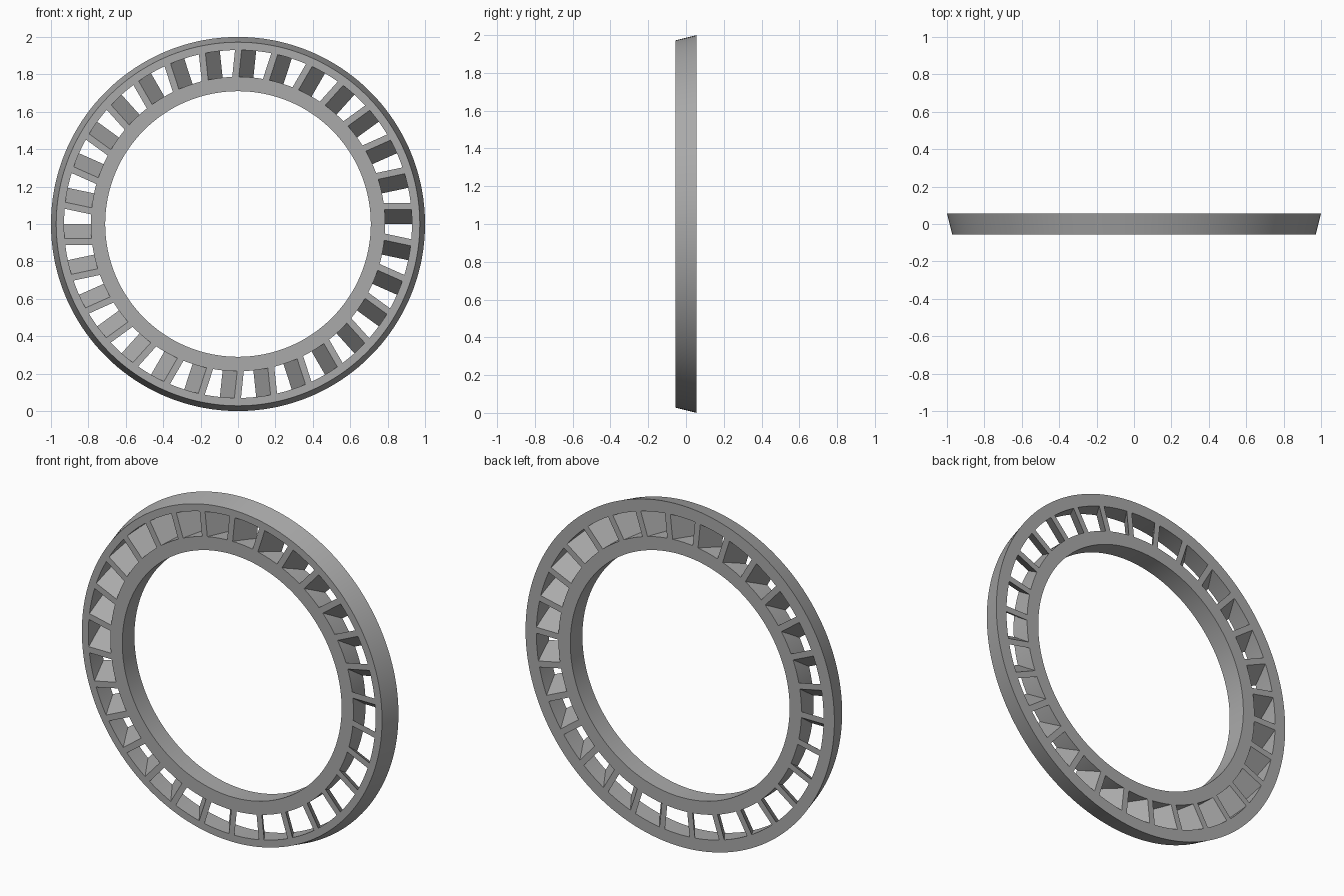
import bpy, bmesh, math

if "Cube" in bpy.data.objects:
    bpy.data.objects.remove(bpy.data.objects["Cube"])

SEGMENTS = 180
VANES = 30
HALF = 0.056               # half of the ring depth
R_IN, R_OUT = 0.787, 0.93  # radial span of the openings

grey = bpy.data.materials.new("grey")
grey.diffuse_color = (0.4, 0.4, 0.4, 1)
grey.use_nodes = True
grey.node_tree.nodes["Principled BSDF"].inputs["Base Color"].default_value = grey.diffuse_color


def finish(name, bm):
    bmesh.ops.recalc_face_normals(bm, faces=bm.faces)
    mesh = bpy.data.meshes.new(name)
    bm.to_mesh(mesh)
    bm.free()
    mesh.materials.append(grey)
    ob = bpy.data.objects.new(name, mesh)
    bpy.context.collection.objects.link(ob)
    return ob


def rim(name, profile):
    """Sweep a closed (radius, y) profile around the y axis."""
    bm = bmesh.new()
    loops = []
    for i in range(SEGMENTS):
        a = 2 * math.pi * i / SEGMENTS
        loops.append([bm.verts.new((r * math.cos(a), y, 1 + r * math.sin(a)))
                      for r, y in profile])
    n = len(profile)
    for i in range(SEGMENTS):
        p, q = loops[i], loops[(i + 1) % SEGMENTS]
        for j in range(n):
            k = (j + 1) % n
            bm.faces.new((p[j], p[k], q[k], q[j]))
    ob = finish(name, bm)
    bpy.ops.object.select_all(action='DESELECT')
    bpy.context.view_layer.objects.active = ob
    ob.select_set(True)
    bpy.ops.object.shade_smooth_by_angle(angle=math.radians(30))


# Tapered outer rim and straight inner rim
rim("outer_rim", [(R_OUT, -HALF), (0.972, -HALF), (1.0, HALF), (R_OUT, HALF)])
rim("inner_rim", [(0.71, -HALF), (R_IN, -HALF), (R_IN, HALF), (0.71, HALF)])

# Slanted vanes: parallelogram section (tangential offset, y), ends cut to the rims
section = [(0.078, -HALF), (0.113, -HALF), (0.035, HALF), (0.0, HALF)]
bm = bmesh.new()
for i in range(VANES):
    a = 2 * math.pi * i / VANES
    c, s = math.cos(a), math.sin(a)
    ends = []
    for radius in (R_IN - 0.001, R_OUT + 0.001):
        ring = []
        for t, y in section:
            r = math.sqrt(radius ** 2 - t ** 2)
            ring.append(bm.verts.new((r * c - t * s, y, 1 + r * s + t * c)))
        ends.append(ring)
    low, high = ends
    bm.faces.new(low)
    bm.faces.new(high)
    for j in range(4):
        k = (j + 1) % 4
        bm.faces.new((low[j], low[k], high[k], high[j]))
finish("vanes", bm)
